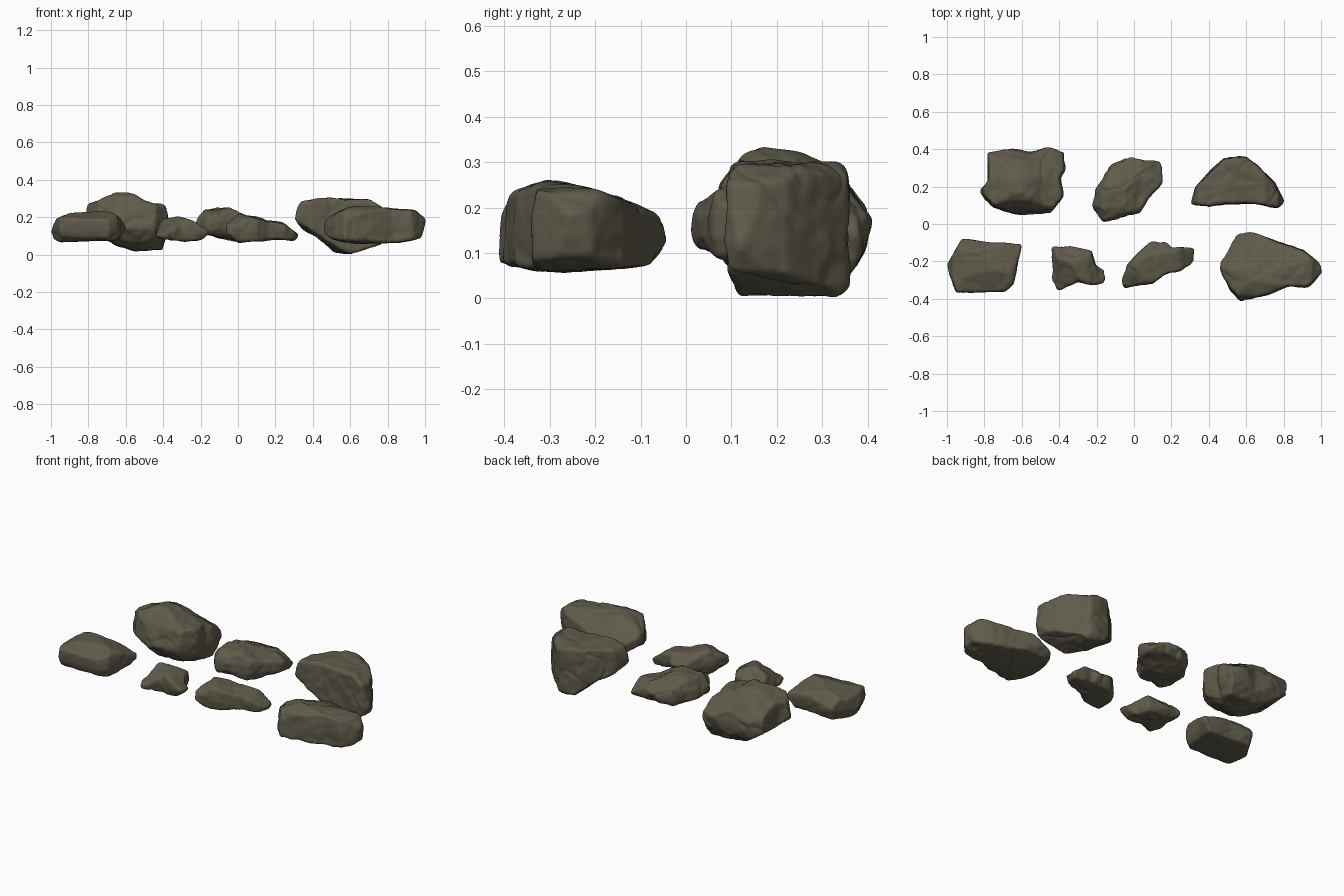
import bpy, bmesh
from mathutils import Vector, noise

stone = bpy.data.materials.new("grey_brown_stone")
stone.diffuse_color = (0.115, 0.105, 0.07, 1)


def solid(name, rings, cuts=()):
    """Closed solid skinned through rings, then chipped by (point, normal) planes."""
    bm = bmesh.new()
    rows = [[bm.verts.new(p) for p in ring] for ring in rings]
    n = len(rows[0])
    for a, b in zip(rows, rows[1:]):
        for i in range(n):
            bm.faces.new((a[i], a[(i + 1) % n], b[(i + 1) % n], b[i]))
    bm.faces.new(rows[0])
    bm.faces.new(rows[-1])
    bmesh.ops.triangulate(bm, faces=bm.faces[:])
    for co, no in cuts:
        bmesh.ops.bisect_plane(bm, geom=bm.verts[:] + bm.edges[:] + bm.faces[:],
                               plane_co=co, plane_no=Vector(no).normalized(), clear_outer=True)
        bmesh.ops.holes_fill(bm, edges=[e for e in bm.edges if e.is_boundary], sides=0)
        bmesh.ops.triangulate(bm, faces=bm.faces[:])
    bmesh.ops.recalc_face_normals(bm, faces=bm.faces[:])
    me = bpy.data.meshes.new(name)
    bm.to_mesh(me)
    bm.free()
    ob = bpy.data.objects.new(name, me)
    bpy.context.collection.objects.link(ob)
    return ob


def rock(name, plan, front, side, taper=(0.8, 0.88), rough=0.012, seed=0, cuts=()):
    """Plan, front and side outlines intersected, then weathered."""
    cx = sum(p[0] for p in plan) / len(plan)
    cy = sum(p[1] for p in plan) / len(plan)
    zs = [p[1] for p in front]
    lo, hi = min(zs), max(zs)
    levels = ((lo - 0.01, taper[0]), (lo + (hi - lo) * 0.35, 1),
              (lo + (hi - lo) * 0.6, 1), (hi + 0.01, taper[1]))
    ob = solid(name, [[(cx + (x - cx) * s, cy + (y - cy) * s, z) for x, y in plan]
                      for z, s in levels], cuts)
    cutters = [solid(name + "_front_cut", [[(x, y, z) for x, z in front] for y in (-1, 1)]),
               solid(name + "_side_cut", [[(x, y, z) for y, z in side] for x in (-1.5, 1.5)])]
    for c in cutters:
        c.hide_render = True
        m = ob.modifiers.new("trim", 'BOOLEAN')
        m.operation, m.solver, m.object = 'INTERSECT', 'EXACT', c
    m = ob.modifiers.new("remesh", 'REMESH')
    m.mode, m.voxel_size = 'VOXEL', 0.008
    m = ob.modifiers.new("wear", 'SMOOTH')
    m.factor, m.iterations = 0.5, 5
    dg = bpy.context.evaluated_depsgraph_get()
    me = bpy.data.meshes.new_from_object(ob.evaluated_get(dg))
    ob.modifiers.clear()
    ob.data = me
    for c in cutters:
        bpy.data.objects.remove(c)

    # broad lumps, thin cracks and fine grain
    off = Vector((seed * 3.7, seed * 1.9, seed * 5.3))
    normals = [v.normal.copy() for v in me.vertices]
    for v, nrm in zip(me.vertices, normals):
        p = v.co + off
        lump = noise.noise(p * 9)
        crack = max(0, 1 - abs(noise.noise(p * 6 + Vector((9, 4, 2)))) * 9)
        grain = noise.noise(p * 26)
        v.co += nrm * (0.003 + rough * (lump - 0.5 * crack + 0.45 * grain))
    me.materials.clear()
    me.materials.append(stone)
    me.shade_smooth()
    return ob


rock("back_left_boulder",
     [(-.78, .38), (-.65, .40), (-.55, .38), (-.45, .415), (-.37, .38), (-.365, .3),
      (-.40, .25), (-.38, .15), (-.45, .055), (-.6, .05), (-.75, .09), (-.83, .17),
      (-.78, .23)],
     [(-.83, .19), (-.8, .27), (-.73, .29), (-.65, .33), (-.58, .33), (-.5, .28),
      (-.39, .26), (-.37, .15), (-.41, .025), (-.55, .025), (-.66, .06), (-.8, .15)],
     [(.05, .14), (.08, .25), (.13, .31), (.17, .33), (.25, .315), (.33, .28),
      (.37, .23), (.415, .17), (.38, .09), (.34, .03), (.2, .02), (.1, .07)],
     taper=(.88, .92), rough=.009, seed=1,
     cuts=[((-.68, .3, .29), (-.3, .3, .9)), ((-.5, .17, .03), (.4, -.4, -.82)),
           ((-.5, .28, .27), (.3, .4, .85)), ((-.6, .13, .05), (-.4, -.5, -.77))])

rock("back_middle_rock",
     [(-.02, .36), (.06, .33), (.14, .34), (.15, .22), (.08, .14), (.03, .06),
      (-.08, .03), (-.16, .02), (-.22, .1), (-.19, .2), (-.12, .31)],
     [(-.22, .18), (-.18, .24), (-.05, .25), (.03, .21), (.15, .19), (.14, .12),
      (0, .075), (-.1, .09), (-.2, .13)],
     [(.01, .12), (.02, .2), (.06, .23), (.1, .25), (.2, .245), (.36, .18),
      (.33, .12), (.2, .08), (.08, .09)],
     taper=(.85, .82), rough=.011, seed=2,
     cuts=[((.1, .27, .185), (.4, .4, .8))])

rock("back_right_boulder",
     [(.31, .11), (.33, .2), (.42, .29), (.48, .35), (.6, .36), (.66, .31),
      (.75, .22), (.8, .12), (.77, .09), (.65, .11), (.5, .11), (.4, .095)],
     [(.305, .2), (.34, .28), (.45, .3), (.70, .29), (.77, .25), (.8, .11),
      (.77, .06), (.6, .005), (.51, .02), (.42, .1), (.34, .14)],
     [(.085, .08), (.09, .28), (.12, .3), (.34, .295), (.36, .26), (.355, .03),
      (.33, .005), (.12, .005)],
     taper=(1, .95), rough=.008, seed=3,
     cuts=[((.5, .12, .06), (-.5, -.3, -.8)), ((.6, .3, .295), (.3, .4, .85))])

rock("front_left_boulder",
     [(-1, -.22), (-.92, -.08), (-.78, -.1), (-.6, -.11), (-.645, -.32), (-.69, -.36),
      (-.95, -.365)],
     [(-1.005, .1), (-.97, .19), (-.9, .22), (-.69, .235), (-.62, .19), (-.595, .14),
      (-.65, .08), (-.95, .07)],
     [(-.37, .1), (-.36, .19), (-.25, .23), (-.15, .23), (-.08, .15), (-.1, .08),
      (-.3, .065)],
     taper=(.88, .93), rough=.005, seed=4,
     cuts=[((-.72, -.25, .23), (.2, .3, .93))])

rock("front_small_rock",
     [(-.445, -.12), (-.34, -.115), (-.23, -.15), (-.21, -.22), (-.155, -.25), (-.16, -.31),
      (-.22, -.325), (-.3, -.305), (-.41, -.355), (-.44, -.3), (-.44, -.22)],
     [(-.445, .1), (-.4, .19), (-.33, .21), (-.24, .175), (-.15, .12), (-.2, .08),
      (-.35, .075)],
     [(-.36, .1), (-.33, .17), (-.25, .21), (-.2, .205), (-.11, .12), (-.15, .08),
      (-.3, .075)],
     taper=(.85, .8), rough=.009, seed=5,
     cuts=[((-.33, -.22, .205), (-.4, -.4, .8))])

rock("front_middle_rock",
     [(-.065, -.3), (-.03, -.22), (.03, -.15), (.09, -.095), (.17, -.095), (.2, -.13),
      (.33, -.125), (.33, -.2), (.25, -.25), (.17, -.27), (.1, -.32), (-.05, -.34)],
     [(-.07, .13), (-.04, .2), (0, .215), (.1, .19), (.24, .165), (.335, .1),
      (.33, .07), (.2, .085), (.1, .075), (0, .07)],
     [(-.35, .1), (-.32, .19), (-.25, .22), (-.18, .2), (-.09, .13), (-.13, .075),
      (-.3, .065)],
     taper=(.85, .85), rough=.008, seed=6,
     cuts=[((.01, -.25, .205), (-.33, -.33, .87))])

rock("front_right_boulder",
     [(.465, -.25), (.47, -.2), (.55, -.06), (.6, -.04), (.7, -.07), (.8, -.11),
      (.9, -.14), (.99, -.21), (1.005, -.26), (.93, -.335), (.82, -.335), (.72, -.375),
      (.57, -.41), (.52, -.355)],
     [(.455, .13), (.47, .18), (.53, .225), (.62, .26), (.75, .25), (.95, .235), (1.008, .18),
      (.98, .09), (.85, .065), (.62, .06), (.5, .09)],
     [(-.415, .08), (-.415, .18), (-.38, .23), (-.3, .26), (-.25, .25), (-.17, .225),
      (-.06, .18), (-.035, .14), (-.08, .08), (-.2, .06), (-.3, .06)],
     taper=(1, .95), rough=.007, seed=7,
     cuts=[((.62, -.17, .22), (-.4, .5, .77)), ((.9, -.17, .235), (.35, .5, .8))])
